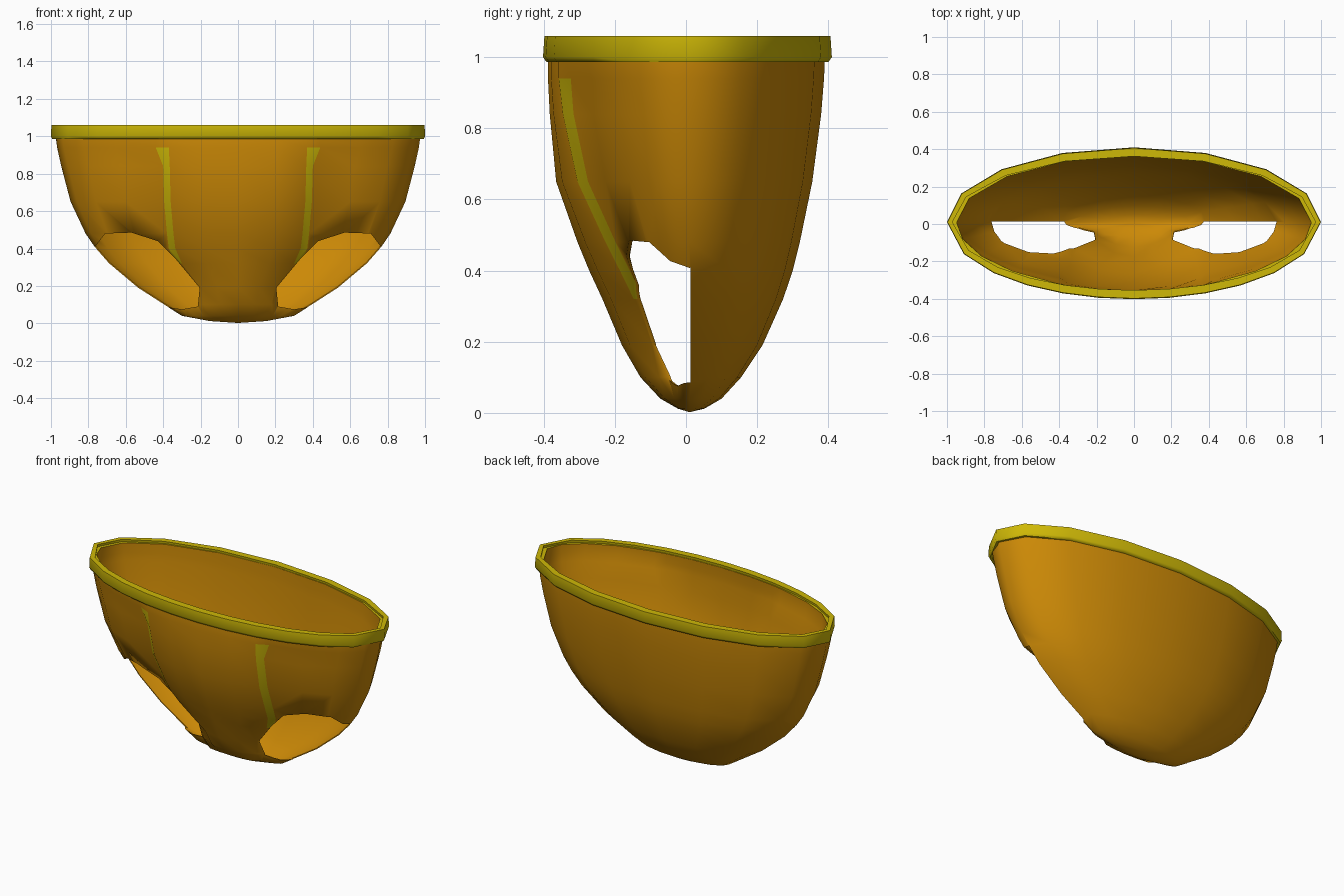
import bpy, bmesh, math

if "Cube" in bpy.data.objects:
    bpy.data.objects.remove(bpy.data.objects["Cube"])

YC = 0.01  # y of the widest line


def material(name, rgb):
    m = bpy.data.materials.new(name)
    m.diffuse_color = (*rgb, 1)
    m.use_nodes = True
    m.node_tree.nodes["Principled BSDF"].inputs["Base Color"].default_value = m.diffuse_color
    return m


cloth = material("orange_cloth", (0.60, 0.25, 0.002))
trim = material("yellow_trim", (0.62, 0.48, 0.002))


def finish(name, bm, mats):
    bmesh.ops.recalc_face_normals(bm, faces=bm.faces[:])
    me = bpy.data.meshes.new(name)
    bm.to_mesh(me)
    bm.free()
    ob = bpy.data.objects.new(name, me)
    bpy.context.collection.objects.link(ob)
    for m in mats:
        me.materials.append(m)
    return ob


def full_ring(bm, half, z):
    # mirror a half section (front centre to back centre) into a closed ring
    pts = half + [(-x, y) for x, y in half[-2:0:-1]]
    return [bm.verts.new((x, y, z)) for x, y in pts]


def bridge(bm, a, b):
    n = len(a)
    return [bm.faces.new((a[i], a[(i + 1) % n], b[(i + 1) % n], b[i])) for i in range(n)]


def smooth(ob, angle):
    bpy.ops.object.select_all(action='DESELECT')
    ob.select_set(True)
    bpy.context.view_layer.objects.active = ob
    bpy.ops.object.shade_smooth_by_angle(angle=math.radians(angle))


# Pants body rows: z, half width, pouch depth, side panel depth, back depth, seam x, seam width
rows = [
    (1.045, .976, .393, .390, .381, .37, .07),
    (0.985, .973, .398, .390, .380, .37, .07),
    (0.94, .967, .398, .375, .378, .37, .07),
    (0.84, .945, .393, .360, .370, .365, .035),
    (0.65, .895, .375, .318, .345, .36, .035),
    (0.48, .815, .315, .235, .310, .345, .035),
    (0.40, .760, .282, .192, .290, .335, .035),
    (0.32, .690, .245, .148, .263, .30, .035),
    (0.19, .535, .190, .088, .205, .20, .035),
    (0.10, .395, .138, .070, .145, .18, .035),
    (0.04, .300, .082, .055, .090, .15, .035),
    (0.012, .150, .033, .030, .042, .07, .02),
]


def section(a, pouch, side, back, xs, w):
    def front(x, d):
        return (x, YC - d * math.sqrt(max(0, 1 - (x / a) ** 2)))
    lip = min(pouch, side + .026)  # raised edge of the pouch at the seam
    pts = [front(0, pouch), front(xs * .55, pouch * .75 + lip * .25), front(xs, lip)]
    t0 = math.asin((xs + w) / a)
    for k in range(4):
        t = t0 + (math.pi / 2 - t0) * k / 4
        pts.append(front(a * math.sin(t), side))
    for k in range(5):
        t = math.pi / 8 * k
        pts.append((a * math.cos(t), YC + back * math.sin(t)))
    return pts


bm = bmesh.new()
rings = [full_ring(bm, section(*r[1:]), r[0]) for r in rows]
n = len(rings[0])
for j, (upper, lower) in enumerate(zip(rings, rings[1:])):
    faces = bridge(bm, upper, lower)
    if 2 <= j <= 6:  # seam strips beside the pouch
        faces[2].material_index = faces[n - 3].material_index = 1
tip = bm.verts.new((0, YC, 0.002))
for i in range(n):
    bm.faces.new((rings[-1][i], rings[-1][(i + 1) % n], tip))
body = finish("pants_body", bm, [cloth, trim, cloth, cloth])

# Cloth is thick at the waist and thins toward the leg openings
thick = body.vertex_groups.new(name="thickness")
for v in body.data.vertices:
    thick.add([v.index], min(1, max(.2, .2 + (v.co.z - .4) * 1.8)), 'REPLACE')
sol = body.modifiers.new("cloth_thickness", 'SOLIDIFY')
sol.thickness = 0.028
sol.offset = -1
sol.vertex_group = "thickness"
sol.material_offset = 2
sol.material_offset_rim = 1

# Leg openings, cut from the front up to the widest line
outline = [(.40, .09), (.30, .075), (.215, .09), (.205, .19), (.33, .34), (.43, .44), (.57, .485),
           (.71, .48), (.775, .395), (1.0, .3), (1.0, -.1), (.45, -.1)]
cutters = []
for s in (1, -1):
    bm = bmesh.new()
    f = [bm.verts.new((s * x, -1, z)) for x, z in outline]
    b = [bm.verts.new((s * x, YC + 0.003, z)) for x, z in outline]
    bridge(bm, f, b)
    bm.faces.new(f)
    bm.faces.new(b)
    c = finish("leg_opening_cutter", bm, [cloth])
    c.hide_render = True
    cutters.append(c)
    m = body.modifiers.new("leg_opening", 'BOOLEAN')
    m.operation = 'DIFFERENCE'
    m.solver = 'EXACT'
    m.object = c
bpy.context.view_layer.objects.active = body
for m in list(body.modifiers):
    bpy.ops.object.modifier_apply(modifier=m.name)
for c in cutters:
    bpy.data.objects.remove(c)
smooth(body, 65)

# Waistband: inset and height around an oval, hugging the cloth
bm = bmesh.new()
profile = [(.004, 1.06), (0, 1.0), (.010, .986), (.034, .986), (.048, 1.06)]
fracs_front = (0, .19, .38, .57, .75, .91)
loops = []
for inset, z in profile:
    a, bf, bb = 1 - inset * .6, .412 - inset, .40 - inset
    half = [(a * u, YC - bf * math.sqrt(1 - u * u)) for u in fracs_front]
    half += [(a * math.cos(math.pi / 8 * k), YC + bb * math.sin(math.pi / 8 * k)) for k in range(5)]
    loops.append(full_ring(bm, half, z))
for p, q in zip(loops, loops[1:] + loops[:1]):
    bridge(bm, p, q)
band = finish("waistband", bm, [trim])
smooth(band, 60)
